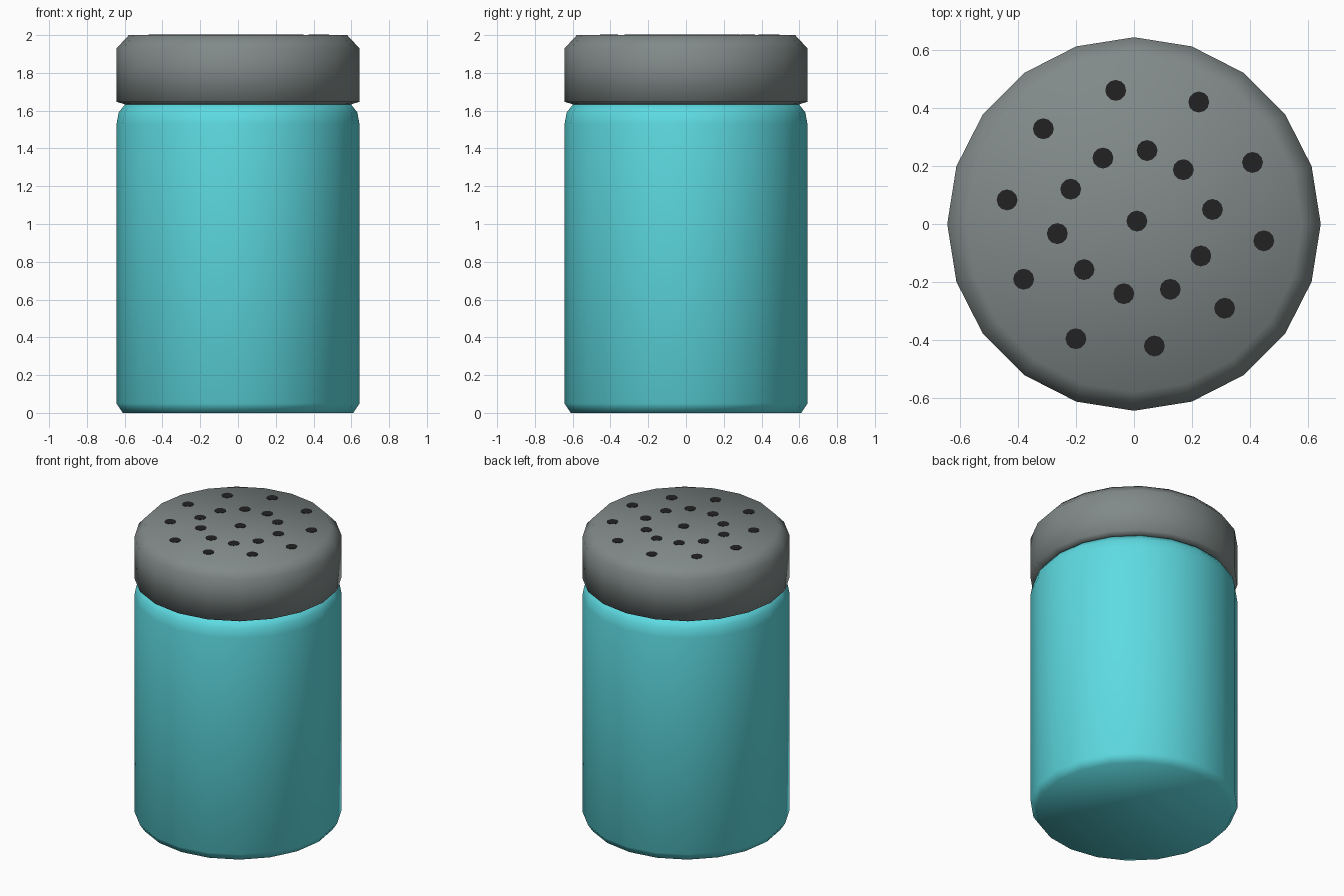
import bpy, bmesh, math

if "Cube" in bpy.data.objects:
    bpy.data.objects.remove(bpy.data.objects["Cube"])

SIDES = 20


def material(name, rgb):
    m = bpy.data.materials.new(name)
    m.diffuse_color = (*rgb, 1.0)
    m.use_nodes = True
    m.node_tree.nodes["Principled BSDF"].inputs["Base Color"].default_value = m.diffuse_color
    return m


def finish(bm, name, mat, smooth):
    bmesh.ops.recalc_face_normals(bm, faces=bm.faces)
    for f in bm.faces:
        f.smooth = smooth
    me = bpy.data.meshes.new(name)
    bm.to_mesh(me)
    bm.free()
    me.materials.append(mat)
    ob = bpy.data.objects.new(name, me)
    bpy.context.collection.objects.link(ob)
    return ob


def lathe(name, profile, mat):
    """Closed turned solid from (radius, height) points."""
    bm = bmesh.new()
    rings = [[bm.verts.new((r * math.cos(2 * math.pi * i / SIDES),
                            r * math.sin(2 * math.pi * i / SIDES), z))
              for i in range(SIDES)] for r, z in profile]
    for a, b in zip(rings, rings[1:]):
        for i in range(SIDES):
            j = (i + 1) % SIDES
            bm.faces.new((a[i], a[j], b[j], b[i]))
    bm.faces.new(rings[0][::-1])
    bm.faces.new(rings[-1])
    return finish(bm, name, mat, True)


teal = material("teal", (0.11, 0.71, 0.76))
grey = material("grey metal", (0.22, 0.255, 0.25))
black = material("dark hole", (0.016, 0.016, 0.017))

# Jar body with chamfered foot and rounded shoulder
lathe("jar_body", [(0.61, 0), (0.643, 0.05), (0.643, 1.53),
                   (0.632, 1.59), (0.597, 1.635)], teal)

# Lid with chamfered top edge
lathe("lid", [(0.597, 1.633), (0.643, 1.647), (0.643, 1.93), (0.578, 2.0)], grey)

# Shaker holes: centre, inner ring, outer ring
holes = [(0.01, 0.01),
         (0.045, 0.253), (0.17, 0.187), (0.27, 0.05), (0.23, -0.11), (0.125, -0.225),
         (-0.035, -0.24), (-0.172, -0.157), (-0.264, -0.033), (-0.218, 0.12), (-0.107, 0.227),
         (-0.063, 0.46), (0.223, 0.42), (0.408, 0.212), (0.447, -0.058), (0.312, -0.29),
         (0.07, -0.42), (-0.2, -0.395), (-0.38, -0.19), (-0.437, 0.083), (-0.312, 0.328)]
bm = bmesh.new()
for x, y in holes:
    v = bmesh.ops.create_cone(bm, cap_ends=True, segments=12, radius1=0.036,
                              radius2=0.036, depth=0.006)["verts"]
    bmesh.ops.translate(bm, verts=v, vec=(x, y, 1.999))
finish(bm, "shaker_holes", black, False)
